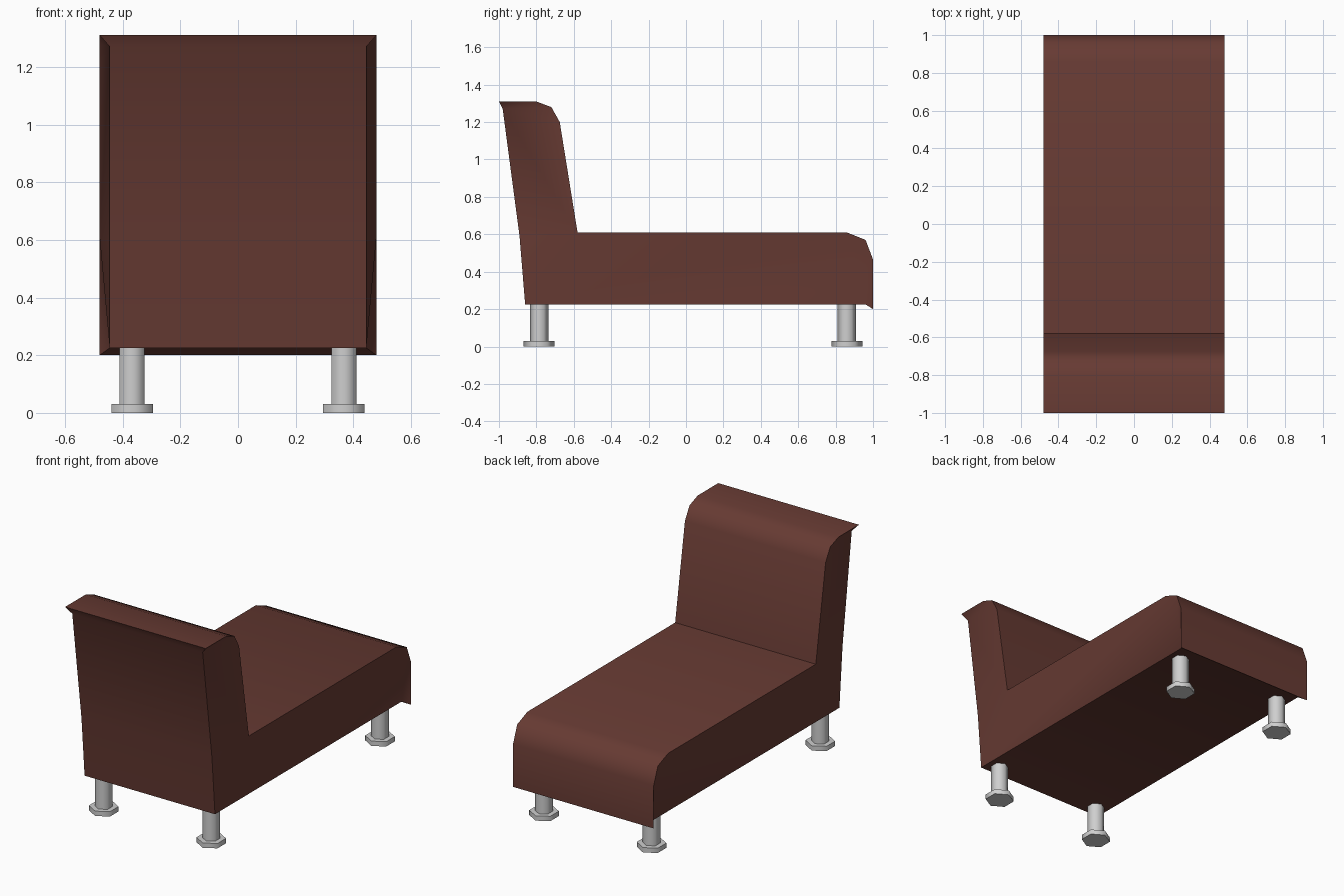
import bpy
import bmesh
from math import radians

cube = bpy.data.objects.get("Cube")
if cube:
    bpy.data.objects.remove(cube, do_unlink=True)


def make_material(name, color):
    mat = bpy.data.materials.new(name)
    mat.use_nodes = True
    mat.diffuse_color = color
    mat.node_tree.nodes["Principled BSDF"].inputs["Base Color"].default_value = color
    return mat


def finish(bm, name, mat, angle):
    bmesh.ops.recalc_face_normals(bm, faces=bm.faces)
    mesh = bpy.data.meshes.new(name)
    bm.to_mesh(mesh)
    bm.free()
    mesh.materials.append(mat)
    obj = bpy.data.objects.new(name, mesh)
    bpy.context.collection.objects.link(obj)
    bpy.ops.object.select_all(action="DESELECT")
    obj.select_set(True)
    bpy.context.view_layer.objects.active = obj
    bpy.ops.object.shade_smooth_by_angle(angle=radians(angle))
    return obj


brown = make_material("brown leather", (0.135, 0.043, 0.033, 1))
steel = make_material("light grey metal", (0.62, 0.62, 0.62, 1))

# Upholstered body: a wide upper profile over a narrower back and underside
upper = [(-1, 1.31), (-0.8, 1.31), (-0.72, 1.28), (-0.675, 1.2), (-0.58, 0.61),
         (0.86, 0.61), (0.96, 0.57), (1, 0.465), (1, 0.2)]
under = [(-0.98, 1.27), (-0.89, 0.59), (-0.86, 0.225), (0.96, 0.225)]

bm = bmesh.new()


def row(points, x):
    return [bm.verts.new((x, y, z)) for y, z in points]


def bridge(a, b):
    for i in range(len(a) - 1):
        bm.faces.new((a[i], a[i + 1], b[i + 1], b[i]))


tops = [row(upper, s * 0.48) for s in (-1, 1)]
bottoms = [row(under, s * 0.445) for s in (-1, 1)]
bridge(*tops)
bridge(*bottoms)
for end in (0, -1):
    bm.faces.new((tops[0][end], tops[1][end], bottoms[1][end], bottoms[0][end]))

# Flared sides between the two profiles
for t, b in zip(tops, bottoms):
    for i in range(3):
        bm.faces.new((b[0], t[i], t[i + 1]))
    bm.faces.new((b[0], t[3], t[4], b[1]))
    bm.faces.new((b[1], t[4], b[2]))
    bm.faces.new((b[2], t[4], t[5], b[3]))
    for i in range(5, 8):
        bm.faces.new((b[3], t[i], t[i + 1]))
finish(bm, "upholstered_body", brown, 50)


# Six-sided legs and feet, corners pointing along y
def hex_prism(name, x, y, radius, low, high):
    bm = bmesh.new()
    bmesh.ops.create_cone(bm, cap_ends=True, segments=6, radius1=radius,
                          radius2=radius, depth=high - low)
    if max(abs(v.co.y) for v in bm.verts) < radius * 0.99:
        for v in bm.verts:
            v.co.x, v.co.y = v.co.y, v.co.x
    bmesh.ops.translate(bm, verts=bm.verts, vec=(x, y, (low + high) / 2))
    finish(bm, name, steel, 65)


for end, y in (("front", -0.785), ("back", 0.86)):
    for side, x in (("left", 0.367), ("right", -0.367)):
        hex_prism(f"{end}_{side}_leg", x, y, 0.05, 0.03, 0.226)
        hex_prism(f"{end}_{side}_foot", x, y, 0.083, 0, 0.03)
